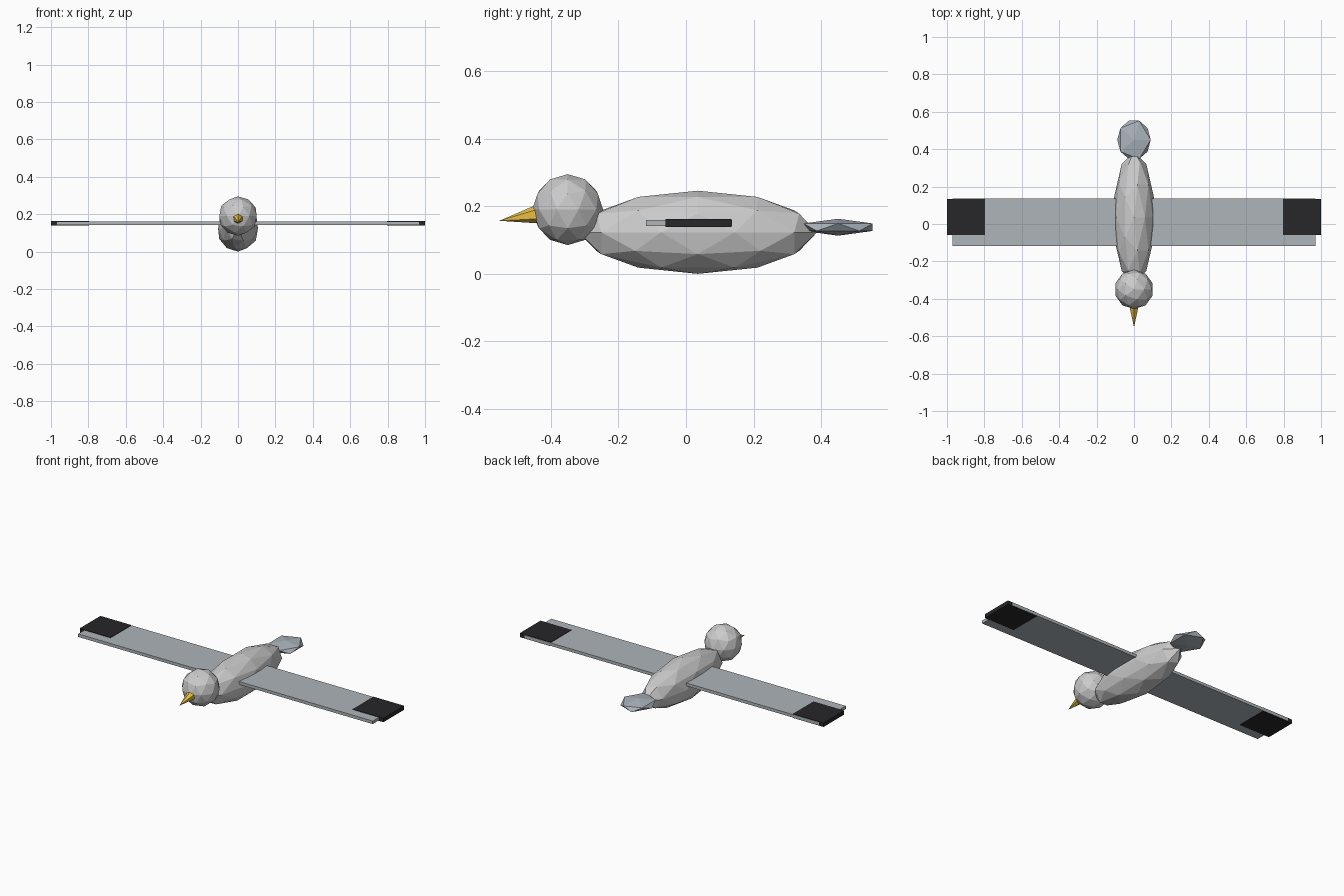
import bpy
from math import radians
from mathutils import Vector

if "Cube" in bpy.data.objects:
    bpy.data.objects.remove(bpy.data.objects["Cube"])


def material(name, rgb):
    m = bpy.data.materials.new(name)
    m.diffuse_color = (*rgb, 1)
    m.use_nodes = True
    m.node_tree.nodes["Principled BSDF"].inputs["Base Color"].default_value = m.diffuse_color
    return m


white = material("plumage_white", (0.8, 0.8, 0.8))
grey = material("wing_grey", (0.42, 0.46, 0.49))
slate = material("tail_grey", (0.40, 0.45, 0.50))
black = material("tip_black", (0.02, 0.02, 0.023))
orange = material("beak_orange", (0.8, 0.52, 0.06))


def finish(name, mat):
    obj = bpy.context.object
    obj.name = name
    obj.data.materials.append(mat)
    return obj


def ball(name, subdivisions, loc, radii, mat):
    bpy.ops.mesh.primitive_ico_sphere_add(subdivisions=subdivisions, radius=1, location=loc)
    finish(name, mat).scale = radii


def box(name, lo, hi, mat):
    lo, hi = Vector(lo), Vector(hi)
    bpy.ops.mesh.primitive_cube_add(size=1, location=(lo + hi) / 2)
    finish(name, mat).scale = [abs(d) for d in hi - lo]


# Faceted body, head and tail
ball("body", 2, (0, 0.035, 0.123), (0.112, 0.353, 0.123), white)
ball("head", 2, (0, -0.35, 0.19), (0.105, 0.105, 0.105), white)
ball("tail", 1, (0, 0.45, 0.138), (0.1, 0.12, 0.025), slate)

# Six-sided beak, tilted slightly downward
tip, base = Vector((0, -0.552, 0.157)), Vector((0, -0.414, 0.181))
axis = tip - base
bpy.ops.mesh.primitive_cone_add(vertices=6, radius1=0.034, radius2=0, depth=axis.length,
                                location=(tip + base) / 2,
                                rotation=(radians(90) + 0.172, 0, 0))
finish("beak", orange)

# Flat wings with black tips, one per side
for side, s in (("left", 1), ("right", -1)):
    box(f"{side}_wing", (s * 0.03, -0.118, 0.142), (s * 0.97, 0.136, 0.16), grey)
    box(f"{side}_wing_tip", (s * 0.797, -0.06, 0.139), (s * 1.0, 0.134, 0.163), black)
